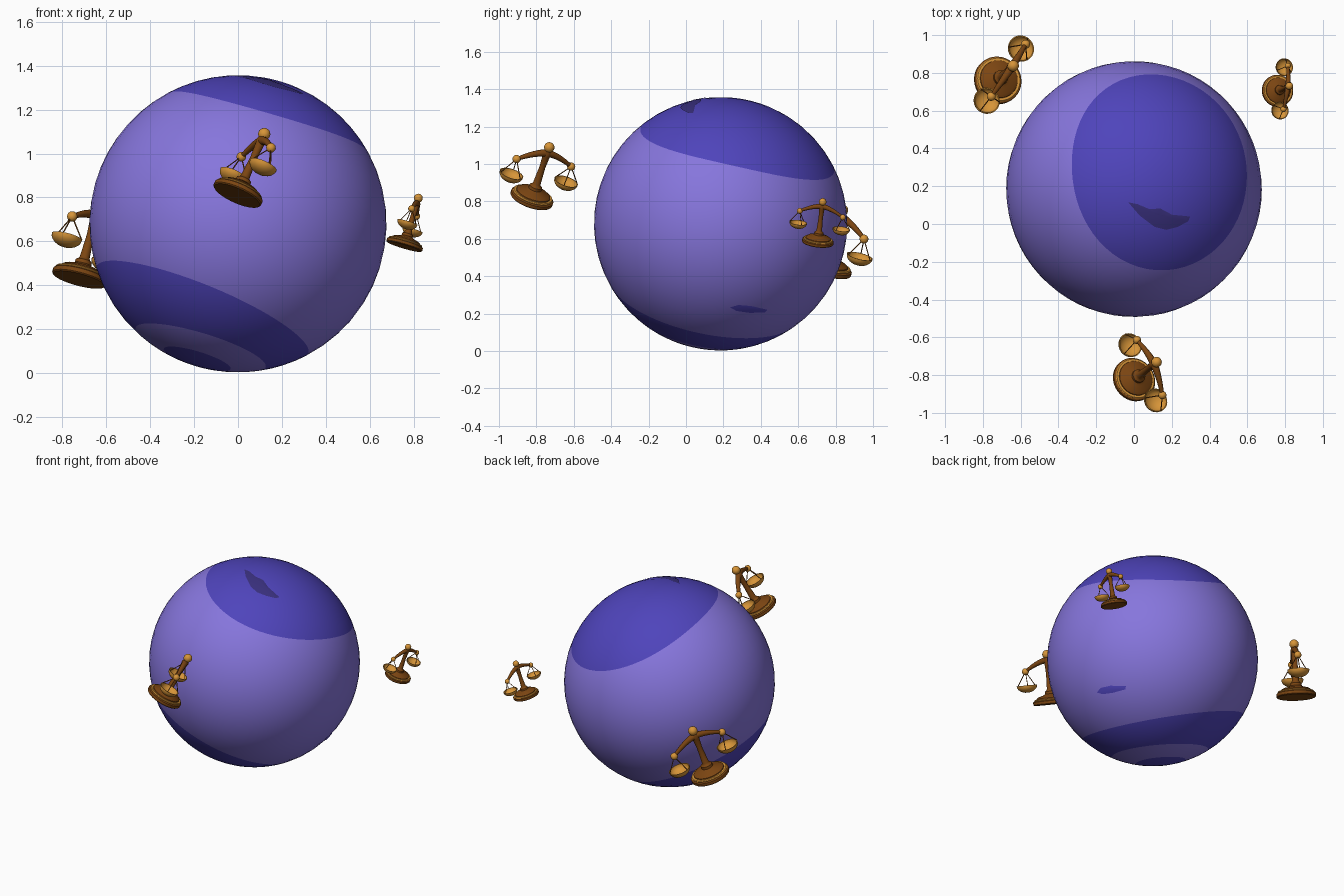
import bpy, bmesh, math
from mathutils import Matrix, Vector

if "Cube" in bpy.data.objects:
    bpy.data.objects.remove(bpy.data.objects["Cube"], do_unlink=True)


def material(name, rgb):
    m = bpy.data.materials.new(name)
    m.use_nodes = True
    m.diffuse_color = (*rgb, 1)
    m.node_tree.nodes["Principled BSDF"].inputs["Base Color"].default_value = (*rgb, 1)
    return m


PURPLE = material("soft purple", (0.24, 0.18, 0.72))
INDIGO = material("indigo", (0.078, 0.058, 0.50))
DARK = material("dark indigo", (0.042, 0.03, 0.21))
BROWN = material("brown bronze", (0.2, 0.06, 0.006))
GOLD = material("gold", (0.68, 0.30, 0.04))


def finish(bm, name, mats, recalc=True):
    if recalc:
        bmesh.ops.recalc_face_normals(bm, faces=bm.faces)
    mesh = bpy.data.meshes.new(name)
    bm.to_mesh(mesh)
    bm.free()
    for m in mats:
        mesh.materials.append(m)
    mesh.shade_smooth()
    mesh.set_sharp_from_angle(angle=math.radians(40))
    return mesh


def place(mesh, name, matrix=Matrix()):
    ob = bpy.data.objects.new(name, mesh)
    bpy.context.collection.objects.link(ob)
    ob.matrix_world = matrix
    return ob


# Planet: rings follow the colour borders, around a tilted axis
R = 0.677
CENTRE = Vector((0, 0.185, 0.68))
AXIS = Vector((0.283, 0.211, 0.936)).normalized()
SIDE = (Vector((1, 0, 0)) - AXIS * AXIS.x).normalized()
FRAME = Matrix((SIDE, AXIS.cross(SIDE), AXIS)).transposed()
SEGS = 64


def borders(phi):
    heights = (0.447 + 0.027 * math.cos(2 * phi),
               -0.43 - 0.05 * math.cos(phi), -0.602, -0.658)
    return [0] + [math.acos(h / R) for h in heights] + [math.pi]


def planet():
    bm = bmesh.new()
    counts = (8, 12, 4, 3, 3)
    columns, zones = [], [i for i, n in enumerate(counts) for _ in range(n)]
    top, bottom = bm.verts.new(AXIS * R), bm.verts.new(-AXIS * R)
    for s in range(SEGS):
        phi = math.tau * s / SEGS
        b = borders(phi)
        angles = [b[i] + (b[i + 1] - b[i]) * k / n
                  for i, n in enumerate(counts) for k in range(n)]
        ring = [bm.verts.new(FRAME @ Vector((math.sin(t) * math.cos(phi),
                math.sin(t) * math.sin(phi), math.cos(t))) * R) for t in angles[1:]]
        columns.append([top] + ring + [bottom])
    for s in range(SEGS):
        a, c = columns[s], columns[(s + 1) % SEGS]
        for k, zone in enumerate(zones):
            loop = list(dict.fromkeys((a[k], a[k + 1], c[k + 1], c[k])))
            bm.faces.new(loop).material_index = (zone + 1) % 2
    return finish(bm, "planet", (PURPLE, INDIGO))


place(planet(), "planet", Matrix.Translation(CENTRE))


# Thin painted spots that hug the planet
def spot(name, outline, project, mat):
    bm = bmesh.new()
    mid = sum((Vector(p) for p in outline), Vector((0, 0))) / len(outline)
    steps, n = 5, len(outline)
    hub = bm.verts.new(project(mid))
    rings = [[bm.verts.new(project(mid.lerp(Vector(p), k / steps))) for p in outline]
             for k in range(1, steps + 1)]
    for i in range(n):
        j = (i + 1) % n
        bm.faces.new((hub, rings[0][i], rings[0][j]))
        for inner, outer in zip(rings, rings[1:]):
            bm.faces.new((inner[i], outer[i], outer[j], inner[j]))
    bm.normal_update()
    flipped = [f for f in bm.faces if f.normal.dot(f.calc_center_median()) < 0]
    bmesh.ops.reverse_faces(bm, faces=flipped)
    place(finish(bm, name, [mat], recalc=False), name, Matrix.Translation(CENTRE))


def from_top(p):
    x, y = p.x, p.y - CENTRE.y
    return Vector((x, y, math.sqrt(R * R - x * x - y * y))).normalized() * (R + 0.003)


def from_side(p):
    y, z = p.x - CENTRE.y, p.y - CENTRE.z
    return Vector((math.sqrt(R * R - y * y - z * z), y, z)).normalized() * (R + 0.003)


spot("top_spot", [(-.03, .115), (.02, .105), (.08, .08), (.14, .082), (.2, .05), (.296, .04),
                  (.285, .015), (.23, -.015), (.17, -.03), (.11, -.015), (.03, .045)],
     from_top, DARK)
spot("side_spot", [(.235, .235), (.28, .248), (.35, .242), (.435, .222), (.42, .208),
                   (.34, .206), (.27, .216)], from_side, INDIGO)


# Building blocks for the balance scales
def lathe(bm, profile, at=(0, 0, 0), segs=32):
    at = Vector(at)
    rings = []
    for r, z in profile:
        if r == 0:
            rings.append([bm.verts.new(at + Vector((0, 0, z)))] * segs)
        else:
            rings.append([bm.verts.new(at + Vector((r * math.cos(math.tau * i / segs),
                          r * math.sin(math.tau * i / segs), z))) for i in range(segs)])
    for a, b in zip(rings, rings[1:]):
        for i in range(segs):
            j = (i + 1) % segs
            bm.faces.new(list(dict.fromkeys((a[i], a[j], b[j], b[i]))))


def ball(bm, at, r):
    bmesh.ops.create_uvsphere(bm, u_segments=16, v_segments=10, radius=r,
                              matrix=Matrix.Translation(at))


def tube(bm, points, radii, segs=10):
    """Tapered tube through points that lie in a plane of constant direction."""
    rings = []
    for i, p in enumerate(points):
        t = (points[min(i + 1, len(points) - 1)] - points[max(i - 1, 0)]).normalized()
        u = t.orthogonal().normalized() if abs(t.y) > 0.9 else t.cross(Vector((0, 1, 0))).normalized()
        v = t.cross(u)
        rings.append([bm.verts.new(p + (u * math.cos(math.tau * k / segs)
                      + v * math.sin(math.tau * k / segs)) * radii[i]) for k in range(segs)])
    for a, b in zip(rings, rings[1:]):
        for k in range(segs):
            m = (k + 1) % segs
            bm.faces.new((a[k], a[m], b[m], b[k]))
    bm.faces.new(rings[0])
    bm.faces.new(rings[-1])


TOP, ARM, ARM_Z, PAN_Z, PAN_R = 0.322, 0.162, 0.227, 0.137, 0.066


def stand():
    bm = bmesh.new()
    lathe(bm, [(0, 0), (.113, 0), (.118, .005), (.118, .022), (.112, .027), (.096, .029),
               (.094, .042), (.08, .052), (.05, .06), (.036, .068), (.035, .084), (.026, .09),
               (.021, .1), (.016, .2), (.02, .27), (.024, .285), (.016, .305), (0, .31)])
    return finish(bm, "stand", [BROWN])


def base_ring():
    bm = bmesh.new()
    lathe(bm, [(.094, .026), (.109, .026), (.111, .031), (.107, .036), (.094, .036)])
    return finish(bm, "base_ring", [GOLD])


def beam():
    bm = bmesh.new()
    n = 12
    ts = [2 * i / n - 1 for i in range(n + 1)]
    points = [Vector((ARM * t, 0, ARM_Z + 0.06 * (1 - abs(t) ** 1.6))) for t in ts]
    tube(bm, points, [0.021 - 0.011 * abs(t) for t in ts])
    return finish(bm, "beam", [BROWN])


def balls():
    bm = bmesh.new()
    ball(bm, (0, 0, TOP), 0.028)
    for s in (-1, 1):
        ball(bm, (s * ARM, 0, ARM_Z), 0.022)
    return finish(bm, "balls", [GOLD])


def pans():
    bm = bmesh.new()
    arc = [math.pi / 2 * k / 6 for k in range(7)]
    outer = [(PAN_R * math.sin(a), -0.046 * math.cos(a)) for a in arc]
    inner = [(0.92 * r, 0.88 * z) for r, z in reversed(outer)]
    for s in (-1, 1):
        lathe(bm, [(max(r, 0), z) for r, z in outer + inner], (s * ARM, 0, PAN_Z), 24)
    return finish(bm, "pans", [GOLD])


def strings():
    bm = bmesh.new()
    for s in (-1, 1):
        for k in range(3):
            a = math.tau * k / 3 + (math.pi if s < 0 else 0)
            rim = Vector((s * ARM + 0.064 * math.cos(a), 0.064 * math.sin(a), PAN_Z))
            tube(bm, [Vector((s * ARM, 0, ARM_Z)), rim], [0.0028] * 2, 6)
    return finish(bm, "strings", [BROWN])


PARTS = [make() for make in (stand, base_ring, beam, balls, pans, strings)]


# Three tilted scales: foot position, up direction, beam direction, size
def scale(name, foot, up, along, size):
    z = Vector(up).normalized()
    x = Vector(along)
    x = (x - z * x.dot(z)).normalized()
    turn = Matrix((x, z.cross(x), z)).transposed().to_4x4()
    for mesh in PARTS:
        place(mesh, f"{name}_{mesh.name}",
              Matrix.Translation(foot) @ turn @ Matrix.Scale(size, 4))


scale("front_scale", (-.005, -.828, .808), (.386, .30, .87), (.138, -.293, .045), 1.0)
scale("right_scale", (-.725, .757, .425), (.245, .23, .94), (.18, .275, -.121), 1.08)
scale("left_scale", (.757, .704, .576), (.28, .115, .95), (.018, .229, -.053), 0.72)
